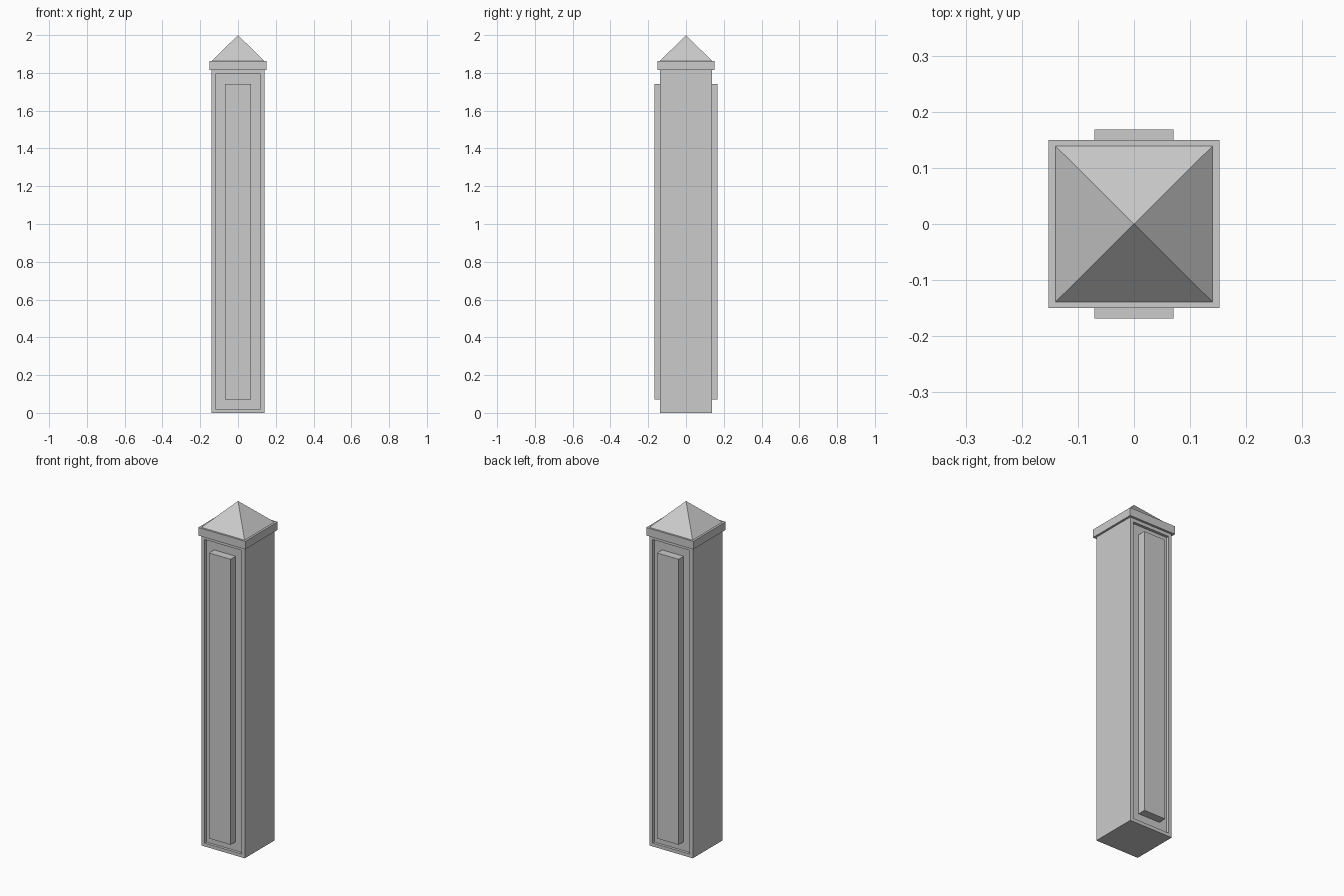
import bpy, bmesh

if "Cube" in bpy.data.objects:
    bpy.data.objects.remove(bpy.data.objects["Cube"])


def new_object(name, bm):
    bmesh.ops.recalc_face_normals(bm, faces=bm.faces)
    mesh = bpy.data.meshes.new(name)
    bm.to_mesh(mesh)
    bm.free()
    obj = bpy.data.objects.new(name, mesh)
    bpy.context.collection.objects.link(obj)
    return obj


def box_bm(x, y0, y1, z0, z1):
    bm = bmesh.new()
    bmesh.ops.create_cube(bm, size=1)
    for v in bm.verts:
        v.co.x *= 2 * x
        v.co.y = y1 if v.co.y > 0 else y0
        v.co.z = z1 if v.co.z > 0 else z0
    return bm


HALF_X, HALF_Y, SHAFT_TOP = 0.14, 0.137, 1.815
RIM, DEPTH = 0.02, 0.016

# Shaft with a recessed field on the front and back
bm = box_bm(HALF_X, -HALF_Y, HALF_Y, 0, SHAFT_TOP)
bm.normal_update()
for face in [f for f in bm.faces if abs(f.normal.y) > 0.9]:
    inward = -face.normal * DEPTH
    bmesh.ops.inset_region(bm, faces=[face], thickness=RIM, use_even_offset=True)
    # straight recess walls
    out = bmesh.ops.extrude_discrete_faces(bm, faces=[face])
    bmesh.ops.translate(bm, verts=out["faces"][0].verts, vec=inward)
new_object("shaft", bm)

# Raised panels standing in the recesses
for name, s in (("front_panel", -1), ("back_panel", 1)):
    ys = sorted((s * (HALF_Y - DEPTH), s * 0.168))
    new_object(name, box_bm(0.07, ys[0], ys[1], 0.072, 1.742))

# Overhanging cap slab
new_object("cap_slab", box_bm(0.152, -0.15, 0.15, SHAFT_TOP, 1.862))

# Pyramid top
bm = box_bm(0.14, -0.139, 0.139, 1.862, 2.0)
top = [v for v in bm.verts if v.co.z > 1.9]
bmesh.ops.pointmerge(bm, verts=top, merge_co=(0, 0, 2.0))
new_object("pyramid_top", bm)
